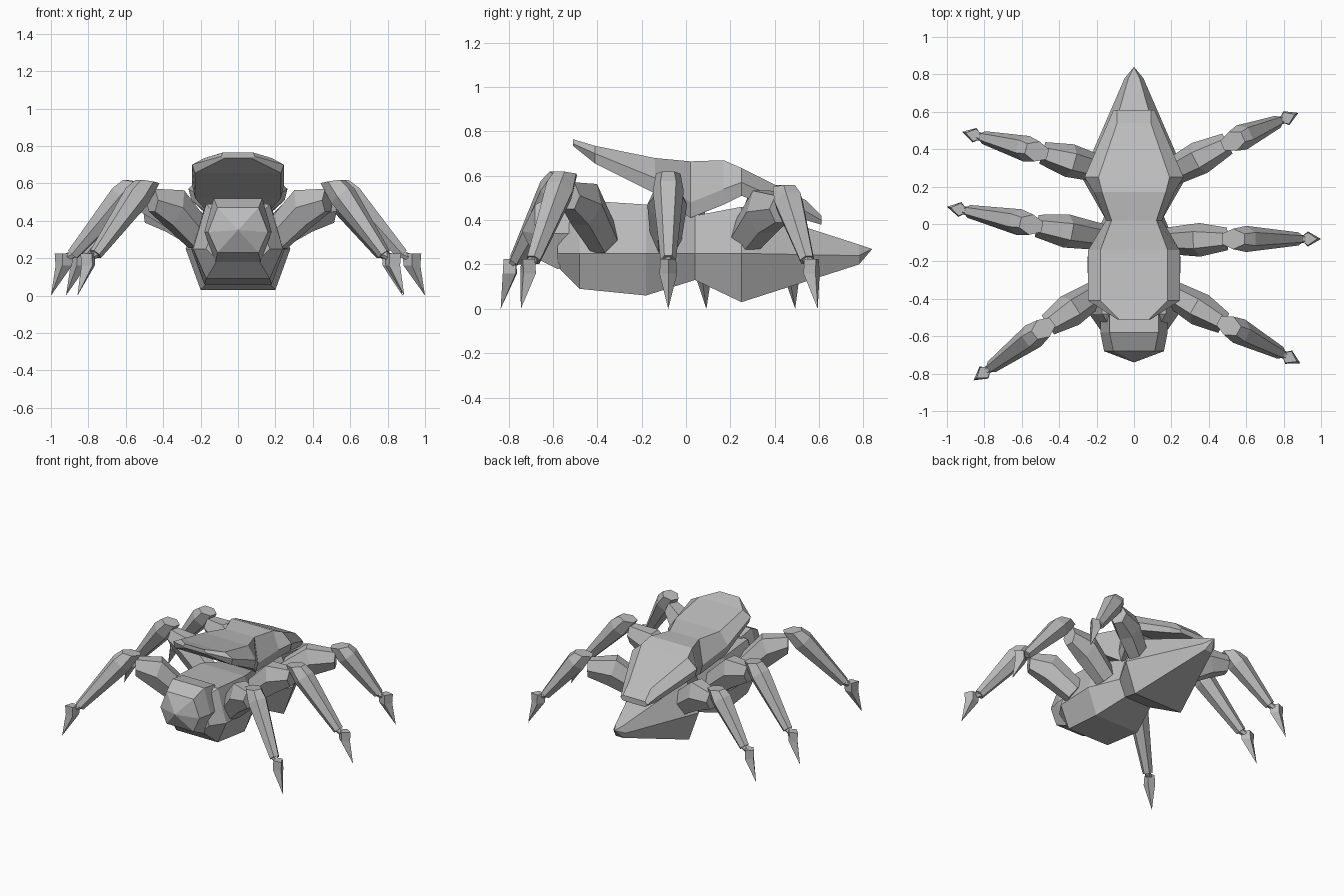
import bpy, bmesh, math
from mathutils import Vector

old = bpy.data.objects.get("Cube")
if old:
    bpy.data.objects.remove(old, do_unlink=True)

grey = bpy.data.materials.new("stone grey")
grey.use_nodes = True
COLOR = (0.5, 0.5, 0.5, 1)
grey.diffuse_color = COLOR
grey.node_tree.nodes["Principled BSDF"].inputs["Base Color"].default_value = COLOR


def loft(name, rings, tip=None):
    """Skin a list of equal-sized rings, capped or closed to a tip point."""
    bm = bmesh.new()
    loops = [[bm.verts.new(p) for p in ring] for ring in rings]
    n = len(loops[0])
    for a, b in zip(loops, loops[1:]):
        for i in range(n):
            j = (i + 1) % n
            bm.faces.new((a[i], a[j], b[j], b[i]))
    bm.faces.new(loops[0])
    if tip is None:
        bm.faces.new(loops[-1])
    else:
        point = bm.verts.new(tip)
        for i in range(n):
            bm.faces.new((loops[-1][i], loops[-1][(i + 1) % n], point))
    bmesh.ops.recalc_face_normals(bm, faces=bm.faces)
    mesh = bpy.data.meshes.new(name)
    bm.to_mesh(mesh)
    bm.free()
    mesh.materials.append(grey)
    obj = bpy.data.objects.new(name, mesh)
    bpy.context.collection.objects.link(obj)
    return obj


def hexagon(y, zb, wb, zm, wm, zt, wt):
    """Mirrored six-sided section: bottom, middle and top height and half width."""
    return [(wb, y, zb), (wm, y, zm), (wt, y, zt),
            (-wt, y, zt), (-wm, y, zm), (-wb, y, zb)]


def ring(center, axis, side, up_radius, side_radius, n=6):
    """Polygon ring around a limb; side is the horizontal direction across it."""
    up = axis.cross(side).normalized()
    out = []
    for i in range(n):
        a = math.tau * i / n
        out.append(center + side * math.cos(a) * side_radius + up * math.sin(a) * up_radius)
    return out


# Thorax and pointed abdomen
loft("body", [hexagon(*s) for s in (
    (-0.58, 0.19, 0.11, 0.25, 0.17, 0.42, 0.11),
    (-0.48, 0.09, 0.17, 0.25, 0.24, 0.49, 0.17),
    (-0.18, 0.06, 0.18, 0.25, 0.25, 0.47, 0.18),
    (0.04, 0.13, 0.11, 0.25, 0.16, 0.42, 0.11),
    (0.25, 0.03, 0.20, 0.25, 0.28, 0.46, 0.18),
    (0.78, 0.20, 0.03, 0.24, 0.05, 0.29, 0.03))], tip=(0, 0.84, 0.27))

# Raised two-part shell with a narrow waist
loft("shell", [hexagon(*s) for s in (
    (-0.51, 0.735, 0.07, 0.745, 0.09, 0.765, 0.08),
    (-0.41, 0.655, 0.23, 0.70, 0.245, 0.735, 0.18),
    (-0.14, 0.52, 0.23, 0.59, 0.245, 0.68, 0.18),
    (0.02, 0.41, 0.13, 0.48, 0.15, 0.665, 0.12),
    (0.17, 0.47, 0.20, 0.54, 0.215, 0.67, 0.17),
    (0.25, 0.51, 0.25, 0.57, 0.265, 0.635, 0.19),
    (0.54, 0.40, 0.13, 0.44, 0.14, 0.49, 0.09),
    (0.61, 0.38, 0.09, 0.40, 0.11, 0.42, 0.09))])

# Faceted head
loft("head", [hexagon(*s) for s in (
    (-0.46, 0.20, 0.12, 0.34, 0.18, 0.50, 0.13),
    (-0.58, 0.18, 0.12, 0.34, 0.18, 0.52, 0.13),
    (-0.68, 0.23, 0.11, 0.34, 0.16, 0.47, 0.11))], tip=(0, -0.74, 0.35))


def leg(name, root, knee, foot, knee_z):
    """Thigh, shin and claw between a root, a knee and a foot seen from above."""
    root, knee, foot = (Vector((*p, 0)) for p in (root, knee, foot))
    up = Vector((0, 0, 1))

    # Thigh, thickest in the middle
    out = (knee - root).normalized()
    side = up.cross(out)
    low = knee_z - 0.11
    a, c = root + up * 0.31, knee + up * low
    b = a.lerp(c, 0.55) + up * 0.05
    rise = (b - a).normalized()
    loft(name + "_thigh", [ring(a, rise, side, 0.09, 0.07),
                           ring(b, (rise + out).normalized(), side, 0.115, 0.09),
                           ring(c, out, side, 0.07, 0.06)])

    # Shin, cut nearly flat at the knee and tapering to the ankle
    out = (foot - knee).normalized()
    side = up.cross(out)
    top = knee + out * 0.03 + up * (knee_z - 0.01)
    ankle = foot - out * 0.11 + up * 0.22
    down = (ankle - top).normalized()
    loft(name + "_shin", [ring(top, (out * 0.15 - up).normalized(), side, 0.07, 0.055),
                          ring(top.lerp(ankle, 0.2), down, side, 0.075, 0.07),
                          ring(ankle, down, side, 0.035, 0.035)])

    # Ankle stub and claw
    heel = foot - out * 0.06 + up * 0.20
    along = (heel - ankle).normalized()
    loft(name + "_ankle", [ring(ankle - along * 0.03, along, side, 0.022, 0.022),
                           ring(heel, along, side, 0.022, 0.022)])
    loft(name + "_claw", [ring(heel + up * 0.025, -up, side, 0.05, 0.035, 4),
                          ring(heel - up * 0.04, -up, side, 0.045, 0.04, 4)],
         tip=foot + out * 0.01)


leg("front_left_leg", (0.20, -0.37), (0.48, -0.53), (0.88, -0.74), 0.62)
leg("middle_left_leg", (0.17, -0.09), (0.50, -0.08), (0.99, -0.08), 0.62)
leg("rear_left_leg", (0.17, 0.26), (0.50, 0.43), (0.87, 0.59), 0.56)
leg("front_right_leg", (-0.20, -0.37), (-0.46, -0.54), (-0.85, -0.83), 0.62)
leg("middle_right_leg", (-0.17, -0.07), (-0.52, -0.01), (-0.99, 0.09), 0.62)
leg("rear_right_leg", (-0.17, 0.29), (-0.49, 0.38), (-0.91, 0.49), 0.56)
